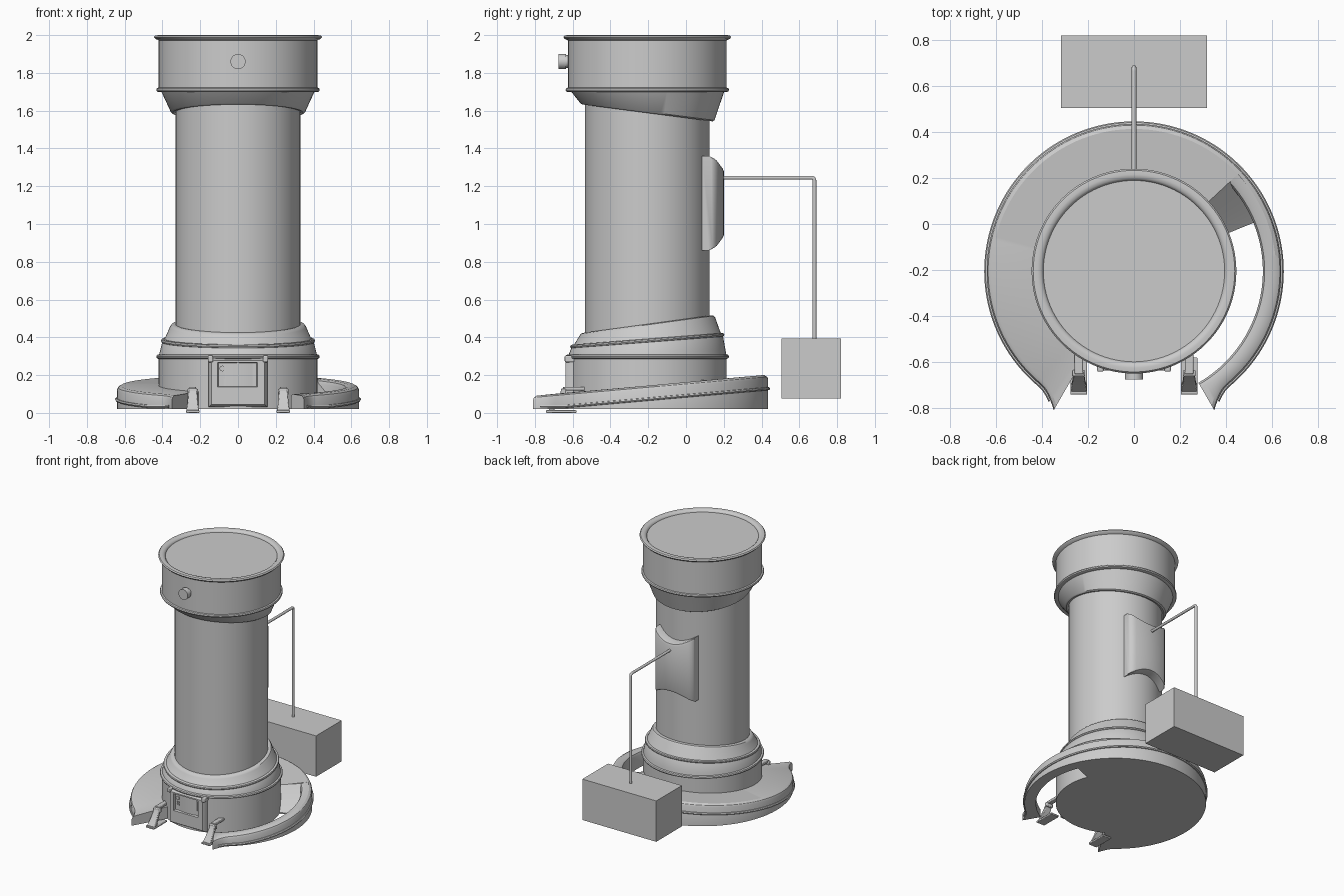
import bpy, bmesh, math
from mathutils import Vector

if "Cube" in bpy.data.objects:
    bpy.data.objects.remove(bpy.data.objects["Cube"])

CY = -0.205   # y of the column axis
SEG = 96


def finish(name, bm, angle=35, bevel=0):
    bmesh.ops.recalc_face_normals(bm, faces=bm.faces)
    me = bpy.data.meshes.new(name)
    bm.to_mesh(me)
    bm.free()
    ob = bpy.data.objects.new(name, me)
    bpy.context.collection.objects.link(ob)
    if bevel:
        m = ob.modifiers.new("bevel", 'BEVEL')
        m.width, m.segments = bevel, 2
    bpy.ops.object.select_all(action='DESELECT')
    ob.select_set(True)
    bpy.context.view_layer.objects.active = ob
    bpy.ops.object.shade_smooth_by_angle(angle=math.radians(angle))
    return ob


def loft(name, rings, angle=35, bevel=0):
    """Skin a list of closed rings and cap both ends."""
    bm = bmesh.new()
    vs = [[bm.verts.new(p) for p in r] for r in rings]
    n = len(vs[0])
    for a, b in zip(vs, vs[1:]):
        for i in range(n):
            j = (i + 1) % n
            bm.faces.new((a[i], a[j], b[j], b[i]))
    bm.faces.new(vs[0])
    bm.faces.new(vs[-1])
    return finish(name, bm, angle, bevel)


def lathe(name, profile):
    """Profile of (radius, z, tilt); tilt slopes the ring along y."""
    rings = []
    for r, z, t in profile:
        rings.append([(r * math.cos(a), CY + r * math.sin(a), z + t * r * math.sin(a))
                      for a in (2 * math.pi * i / SEG for i in range(SEG))])
    return loft(name, rings)


def bead(name, r, z, tilt=0, s=0.012):
    return lathe(name, [(r - 2 * s, z - s, tilt), (r - s, z - s, tilt), (r - .3 * s, z - .7 * s, tilt),
                        (r, z, tilt), (r - .3 * s, z + .7 * s, tilt), (r - s, z + s, tilt),
                        (r - 2 * s, z + s, tilt)])


def sweep(name, a0, a1, section, steps=80):
    """Sweep section(angle_deg) -> [(r, z)] around the column axis."""
    rings = []
    for i in range(steps + 1):
        d = a0 + (a1 - a0) * i / steps
        a = math.radians(d)
        rings.append([(r * math.cos(a), CY + r * math.sin(a), z) for r, z in section(d)])
    return loft(name, rings, 30)


def box(name, x0, x1, y0, y1, z0, z1, bevel=0):
    return loft(name, [[(x0, y0, z), (x1, y0, z), (x1, y1, z), (x0, y1, z)] for z in (z0, z1)],
                bevel=bevel)


def rod(name, pts, r, n=20):
    """Round bar along points in the x = 0 plane."""
    rings = []
    P = [Vector(p) for p in pts]
    for i, p in enumerate(P):
        d = (P[min(i + 1, len(P) - 1)] - P[max(i - 1, 0)]).normalized()
        u, w = Vector((1, 0, 0)), d.cross(Vector((1, 0, 0)))
        rings.append([p + r * (u * math.cos(2 * math.pi * k / n) + w * math.sin(2 * math.pi * k / n))
                      for k in range(n)])
    return loft(name, rings)


# Column: lower drum, sloped collar, shaft, sloped head
lathe("lower_drum", [(.42, .02, 0), (.42, .3, 0)])
bead("drum_bead", .433, .298)
lathe("lower_collar", [(.42, .3, 0), (.415, .32, .02), (.4, .38, .077), (.387, .395, .085),
                       (.36, .455, .136), (.352, .466, .136), (.34, .47, .136), (.32, .47, .136)])
bead("collar_bead", .408, .382, .077, .01)
lathe("shaft", [(.33, .4, 0), (.33, 1.66, 0)])
lathe("head_taper", [(.32, 1.592, -.13), (.345, 1.588, -.13), (.356, 1.595, -.13), (.41, 1.71, 0)])
bead("head_bead", .433, 1.71)
lathe("head", [(.41, 1.705, 0), (.42, 1.712, 0), (.42, 1.972, 0), (.437, 1.98, 0), (.445, 1.99, 0),
               (.438, 1.998, 0), (.42, 2, 0), (.405, 1.997, 0), (.396, 1.988, 0), (.394, 1.982, 0)])

# Knob on the head
rod("knob", [(0, -.6, 1.86), (0, -.66, 1.86)], .034, 32)
rod("knob_cap", [(0, -.635, 1.86), (0, -.668, 1.86), (0, -.675, 1.86)], .04, 32)


# Sloped base: ring on the right, wide platform on the back and left
def slope(r, d, z):
    return z + .088 * r * math.sin(math.radians(d))


def outer_r(d):
    end = min(abs(d + 60), abs(d - 240))
    return .64 + .058 * max(0, 1 - end / 10) ** 2


def outer_edge(d):
    R = outer_r(d)
    return [(R, .02), (R, slope(R, d, .123)), (R - .006, slope(R, d, .135)),
            (R - .022, slope(R, d, .144))]


def ring_section(d):
    return [(.56, .02)] + outer_edge(d) + [(.585, slope(.585, d, .144)), (.568, slope(.56, d, .137)),
                                           (.56, slope(.56, d, .12))]


def platform_section(d):
    return [(.3, .02)] + outer_edge(d) + [(.3, slope(.3, d, .146))]


def bead_section(d):
    R = outer_r(d)
    z = max(.034, slope(R, d, .072))
    return [(R - .01, z - .01), (R + .006, z - .007), (R + .011, z), (R + .006, z + .007), (R - .01, z + .01)]


def ramp_section(d):
    t = (d - 22) / 21
    z = .03 + t * (slope(.5, d, .144) - .03)
    return [(.4, .02), (.575, .02), (.575, z), (.4, z)]


sweep("base_ring", -60, 43, ring_section)
sweep("base_platform", 43, 240, platform_section, 120)
sweep("base_bead", -57, 237, bead_section, 140)
sweep("base_ramp", 22, 43, ramp_section, 12)


# Front hatch: frame with recessed window
def rect(x0, x1, z0, z1, y):
    return [(x0, y, z0), (x1, y, z0), (x1, y, z1), (x0, y, z1)]


loft("hatch_frame", [rect(-.155, .155, .03, .29, -.57), rect(-.155, .155, .03, .29, -.615),
                     rect(-.14, .14, .045, .278, -.637), rect(-.108, .103, .137, .268, -.637),
                     rect(-.104, .099, .141, .264, -.618)])
box("hatch_bar", .08, .084, -.624, -.61, .18, .25)
for i in range(2):
    for j in range(2):
        box("hatch_button", -.094 + i * .014, -.084 + i * .014, -.624, -.61,
            .182 + j * .016, .193 + j * .016)
dial = rod("hatch_dial", [(0, -.61, .235), (0, -.626, .235)], .015, 20)
dial.location.x = -.083

# Hatch tabs and hooked feet, mirrored left and right
for s in (-1, 1):
    xs = sorted((s * .132, s * .16))
    box("hatch_tab", xs[0], xs[1], -.642, -.58, .268, .303, .006)
    c = s * .24
    box("foot_arm", c - .018, c + .018, -.652, -.53, .118, .138, .004)
    box("foot_clip", c - .028, c + .028, -.662, -.635, .095, .128, .005)

    def panel(z, y0, y1, h):
        return [(c - h, y0, z), (c + h, y0, z), (c + h, y1, z), (c - h, y1, z)]
    loft("foot_leg", [panel(.012, -.73, -.7, .034), panel(.05, -.702, -.675, .028),
                      panel(.1, -.668, -.645, .024), panel(.13, -.658, -.638, .02)], bevel=.004)
    box("foot_plate", c - .036, c + .036, -.742, -.58, 0, .014, .004)

# Curved back plate with dipped top and bottom edges
rings = []
for i in range(25):
    x = -.165 + .33 * i / 24
    u = (x / .165) ** 2
    e = .015 * max(0, (abs(x) - .145) / .02)
    yo, h = .2 - .045 * u - e, .19 + .06 * u
    yi = .085
    prof = [(yi, -h), (yo - .02, -h), (yo - .006, -h + .006), (yo, -h + .02)]
    rings.append([(x, y, 1.11 + z) for y, z in prof + [(y, -z) for y, z in reversed(prof)]])
loft("back_plate", rings, 40)

# Pipe from the back plate down into the box
bend = [(0, .665 + .015 * math.sin(math.radians(k)), 1.23 + .015 * math.cos(math.radians(k)))
        for k in range(0, 91, 15)]
rod("pipe", [(0, .15, 1.245)] + bend + [(0, .68, .36)], .01)
box("hanging_box", -.318, .318, .505, .82, .077, .395)
